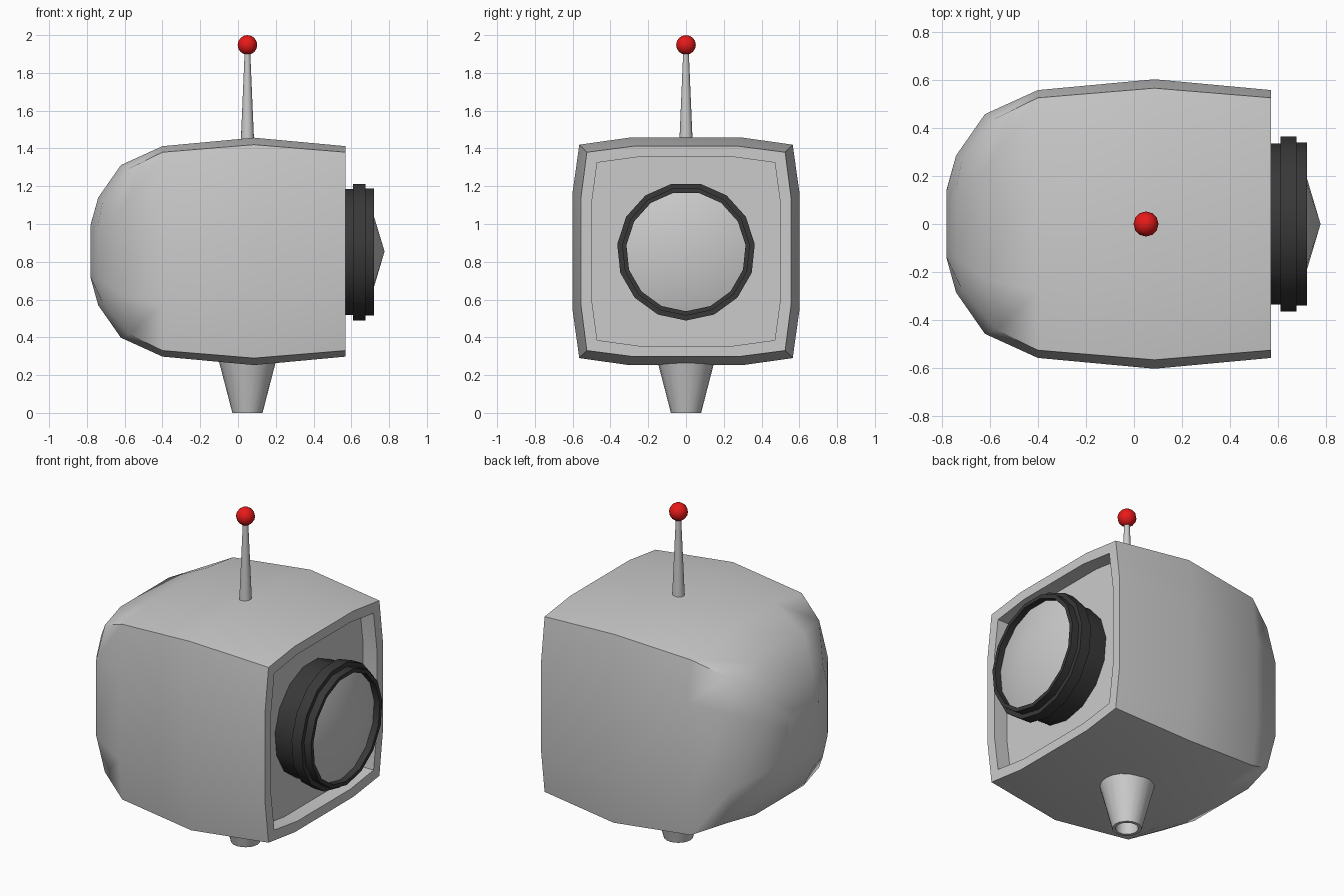
import bpy, bmesh
from math import sin, cos, pi, radians

if "Cube" in bpy.data.objects:
    bpy.data.objects.remove(bpy.data.objects["Cube"])

CZ = 0.855  # height of the body and lens axis
CX = 0.05   # x of the stand and antenna


def material(name, rgb):
    m = bpy.data.materials.new(name)
    m.diffuse_color = (*rgb, 1)
    m.use_nodes = True
    m.node_tree.nodes["Principled BSDF"].inputs["Base Color"].default_value = m.diffuse_color
    return m


def finish(name, bm, mat=None):
    bmesh.ops.remove_doubles(bm, verts=bm.verts, dist=1e-5)
    bmesh.ops.recalc_face_normals(bm, faces=bm.faces)
    mesh = bpy.data.meshes.new(name)
    bm.to_mesh(mesh)
    bm.free()
    ob = bpy.data.objects.new(name, mesh)
    bpy.context.collection.objects.link(ob)
    if mat:
        mesh.materials.append(mat)
    bpy.ops.object.select_all(action='DESELECT')
    ob.select_set(True)
    bpy.context.view_layer.objects.active = ob
    bpy.ops.object.shade_smooth_by_angle(angle=radians(32))
    return ob


def bridge(bm, rings):
    for a, b in zip(rings, rings[1:]):
        n = len(a)
        for i in range(n):
            j = (i + 1) % n
            bm.faces.new((a[i], a[j], b[j], b[i]))


def lathe(name, profile, sides, place, mat=None):
    """Revolve (radius, height) pairs; place maps local x, y, h to the world."""
    bm = bmesh.new()
    rings = [[bm.verts.new(place(r * cos(2 * pi * i / sides), r * sin(2 * pi * i / sides), h))
              for i in range(sides)] for r, h in profile]
    bridge(bm, rings)
    return finish(name, bm, mat)


def upright(x, y, h):
    return (CX + x, y, h)


def forward(x, y, h):
    return (h, y, CZ - x)


# Body: bulged square sections (side x, side half width, corner x, corner half width)
sections = [
    (0.48, 0.50, 0.48, 0.47),      # recess floor
    (0.57, 0.50, 0.57, 0.47),      # recess opening
    (0.57, 0.557, 0.57, 0.525),    # front rim
    (0.085, 0.602, 0.085, 0.565),
    (-0.40, 0.557, -0.40, 0.525),
    (-0.62, 0.457, -0.575, 0.44),
    (-0.74, 0.285, -0.715, 0.275),
    (-0.78, 0.142, -0.78, 0.138),  # back cap
]
bm = bmesh.new()
rings = []
for xs, s, xc, c in sections:
    ring = []
    for k in range(4):
        for x, y, z in ((xc, c, -c), (xs, s, -s / 2), (xs, s, s / 2)):
            for _ in range(k):
                y, z = -z, y
            ring.append(bm.verts.new((x, y, CZ + z)))
    rings.append(ring)
bridge(bm, rings)
bm.faces.new(rings[0])
bm.faces.new(rings[-1])
finish("body", bm)

# Lens barrel with its raised ring, and the pointed glass
dark = material("dark_grey", (0.04, 0.04, 0.04))
lathe("lens_barrel", [(0, 0.47), (0.337, 0.47), (0.337, 0.61), (0.366, 0.61), (0.366, 0.675),
                      (0.34, 0.675), (0.34, 0.72), (0.317, 0.72), (0.317, 0.68), (0, 0.67)],
      15, forward, dark)
lathe("lens_glass", [(0.317, 0.682), (0, 0.776)], 15, forward)

# Tapered hollow stand
lathe("stand", [(0, 0.12), (0.062, 0.12), (0.062, 0), (0.08, 0), (0.15, 0.27), (0, 0.27)],
      20, upright)

# Antenna rod and red tip
lathe("antenna_rod", [(0, 1.44), (0.035, 1.44), (0.014, 1.93), (0, 1.93)], 16, upright)
red = material("red", (0.8, 0.01, 0.01))
R = 0.052
lathe("antenna_tip", [(R * sin(pi * i / 8), 1.948 - R * cos(pi * i / 8)) for i in range(9)],
      12, upright, red)
